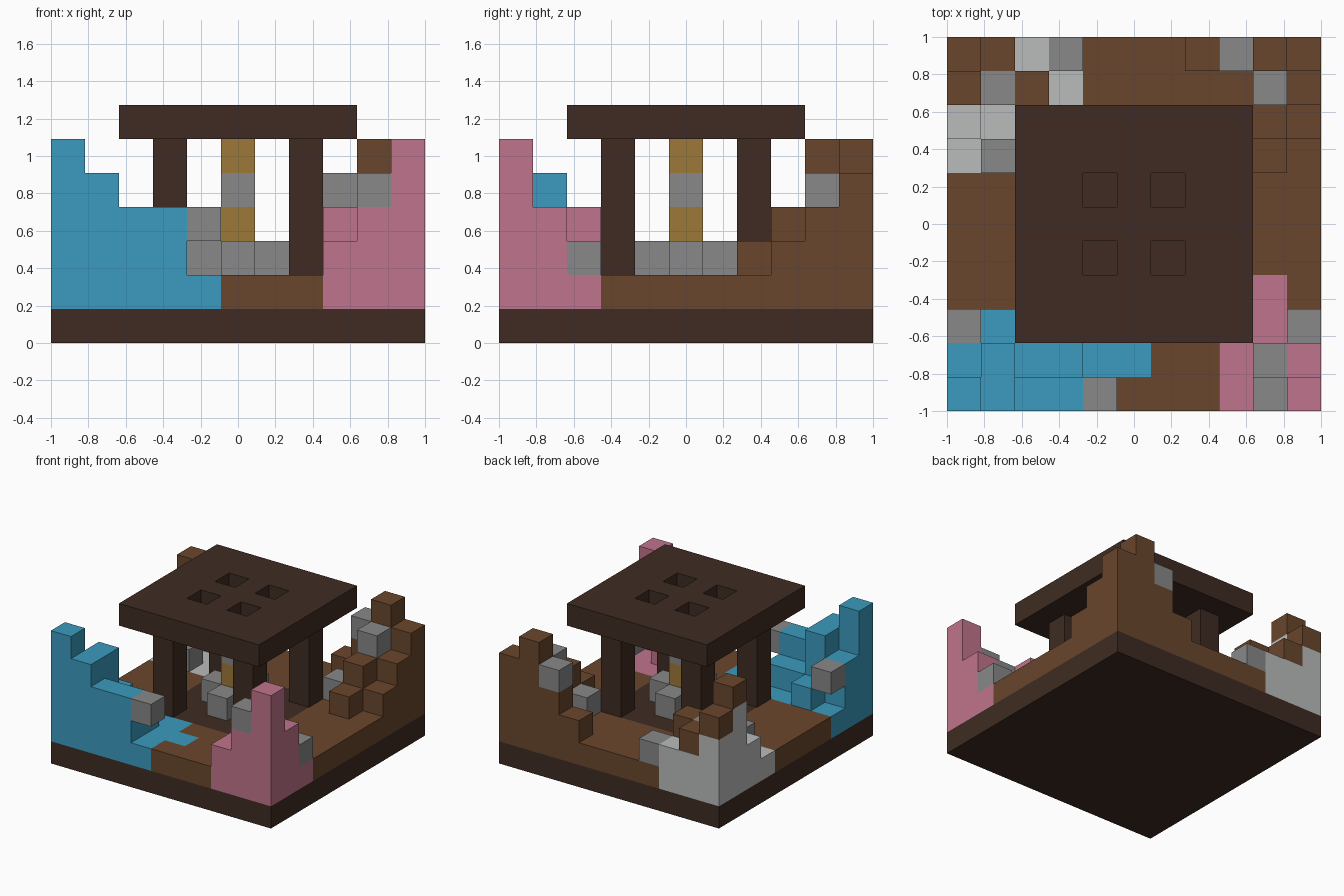
import bpy
import bmesh
from mathutils import Vector

if "Cube" in bpy.data.objects:
    bpy.data.objects.remove(bpy.data.objects["Cube"], do_unlink=True)

SIZE = 11
UNIT = 2 / SIZE


def make_material(name, rgb):
    linear = [((c / 255 + 0.055) / 1.055) ** 2.4 for c in rgb]
    mat = bpy.data.materials.new(name)
    mat.use_nodes = True
    mat.diffuse_color = (*linear, 1)
    mat.node_tree.nodes["Principled BSDF"].inputs["Base Color"].default_value = (*linear, 1)
    return mat


materials = {
    "dark": make_material("dark_wood", (62, 43, 34)),
    "brown": make_material("brown_earth", (106, 70, 44)),
    "blue": make_material("blue_clay", (59, 155, 191)),
    "pink": make_material("pink_clay", (192, 116, 140)),
    "light": make_material("pale_stone", (186, 188, 187)),
    "stone": make_material("grey_stone", (136, 136, 136)),
    "gold": make_material("gold_block", (158, 120, 56)),
}

blocks = {}  # cell -> (part name, colour)


def fill(part, colour, xs, ys, zs):
    """Fill a box of cells; each range is one cell or an inclusive pair."""
    spans = [range(s[0], s[1] + 1) if isinstance(s, tuple) else [s] for s in (xs, ys, zs)]
    for x in spans[0]:
        for y in spans[1]:
            for z in spans[2]:
                blocks[x, y, z] = (part, colour)


# Base slab
fill("base_slab", "dark", (0, 10), (0, 10), 0)

# Ground layer, drawn from the back row to the front row
GROUND = """
LLL........
LLLL.......
LLL........
LLLDDDDD...
...DDDDD...
...DDDDD...
...DDDDD...
...DDDDDPP.
BBBBB...PPP
BBBBBB..PPP
BBBBB...PPP
""".split()
KEYS = {"L": ("pale_ground", "light"), "D": ("temple_floor", "dark"),
        "B": ("blue_ground", "blue"), "P": ("pink_ground", "pink"),
        ".": ("brown_ground", "brown")}
for y, row in enumerate(reversed(GROUND)):
    for x, key in enumerate(row):
        fill(*KEYS[key], x, y, 1)

# Roof with four openings, and four pillars
fill("roof", "dark", (2, 8), (2, 8), 6)
for x in (4, 6):
    for y in (4, 6):
        del blocks[x, y, 6]
for x in (3, 7):
    for y in (3, 7):
        fill("pillars", "dark", x, y, (2, 5))

# Central altar and its column
fill("altar", "stone", (4, 6), 5, 2)
fill("altar", "stone", 5, (4, 6), 2)
fill("column_gold", "gold", 5, 5, (3, 5))
fill("column_stone", "stone", 5, 5, 4)

# Blue ruin, front corner
ruin = "blue_ruin"
fill(ruin, "blue", 0, 0, (2, 5))
fill(ruin, "blue", 1, (0, 1), (2, 4))
fill(ruin, "blue", 0, 1, (2, 3))
fill(ruin, "blue", (2, 3), 0, (2, 3))
fill(ruin, "blue", (2, 3), 1, 2)
fill(ruin, "blue", 1, 2, 2)
fill("blue_ruin_stones", "stone", 4, 0, 3)
fill("blue_ruin_stones", "stone", 0, 2, 3)

# Pink ruin, front corner
ruin = "pink_ruin"
fill(ruin, "pink", 10, 0, (2, 5))
fill(ruin, "pink", 10, 1, (2, 3))
fill(ruin, "pink", 9, (0, 1), (2, 3))
fill(ruin, "pink", 8, (0, 1), 2)
fill(ruin, "pink", 8, 2, (2, 3))
fill("pink_ruin_stones", "stone", 9, 0, 4)
fill("pink_ruin_stones", "stone", 9, 1, 3)
fill("pink_ruin_stones", "stone", 10, 2, 2)

# Brown ruin, back corner
ruin = "brown_ruin"
fill(ruin, "brown", 10, 10, (2, 4))
fill(ruin, "brown", 9, 10, (2, 5))
fill(ruin, "brown", (9, 10), 9, (2, 3))
fill(ruin, "brown", 10, 8, 2)
fill(ruin, "brown", 9, 8, (2, 3))
fill(ruin, "brown", 9, 7, 2)
fill(ruin, "brown", 8, 10, (2, 3))
fill(ruin, "brown", 7, 10, 2)
fill("brown_ruin_stones", "stone", 9, 9, 4)
fill("brown_ruin_stones", "stone", 8, 10, 4)
fill("brown_ruin_stones", "stone", 8, 8, 2)

# Pale ruin, back corner, with brown caps
ruin, caps = "pale_ruin", "pale_ruin_caps"
fill(ruin, "light", 0, 9, (2, 4))
fill(caps, "brown", 0, 9, 5)
fill(ruin, "light", 0, 10, (2, 3))
fill(caps, "brown", 0, 10, 4)
fill(ruin, "light", (1, 2), (9, 10), 2)
fill(caps, "brown", 1, 10, 3)
fill(caps, "brown", 2, 9, 3)
fill(ruin, "light", 0, 8, 2)
fill("pale_ruin_stones", "stone", 1, 9, 3)
fill("pale_ruin_stones", "stone", 3, 10, 2)
fill("pale_ruin_stones", "stone", 1, 7, 2)


def build_part(part, colour, cells):
    """One mesh per part, keeping only the faces that are open to the air."""
    bm = bmesh.new()
    for cell in cells:
        for axis in range(3):
            for side in (-1, 1):
                normal = Vector((0, 0, 0))
                normal[axis] = side
                if tuple(int(c + n) for c, n in zip(cell, normal)) in blocks:
                    continue
                u = Vector((0, 0, 0))
                u[(axis + 1) % 3] = 1
                v = normal.cross(u)
                centre = Vector(cell) + Vector((0.5, 0.5, 0.5)) + normal / 2
                corners = [centre + (a * u + b * v) / 2
                           for a, b in ((-1, -1), (1, -1), (1, 1), (-1, 1))]
                bm.faces.new([bm.verts.new((p - Vector((SIZE / 2, SIZE / 2, 0))) * UNIT)
                              for p in corners])
    bmesh.ops.remove_doubles(bm, verts=bm.verts, dist=UNIT / 100)
    mesh = bpy.data.meshes.new(part)
    bm.to_mesh(mesh)
    bm.free()
    mesh.materials.append(materials[colour])
    bpy.context.collection.objects.link(bpy.data.objects.new(part, mesh))


parts = {}
for cell, label in blocks.items():
    parts.setdefault(label, []).append(cell)
for (part, colour), cells in parts.items():
    build_part(part, colour, cells)
